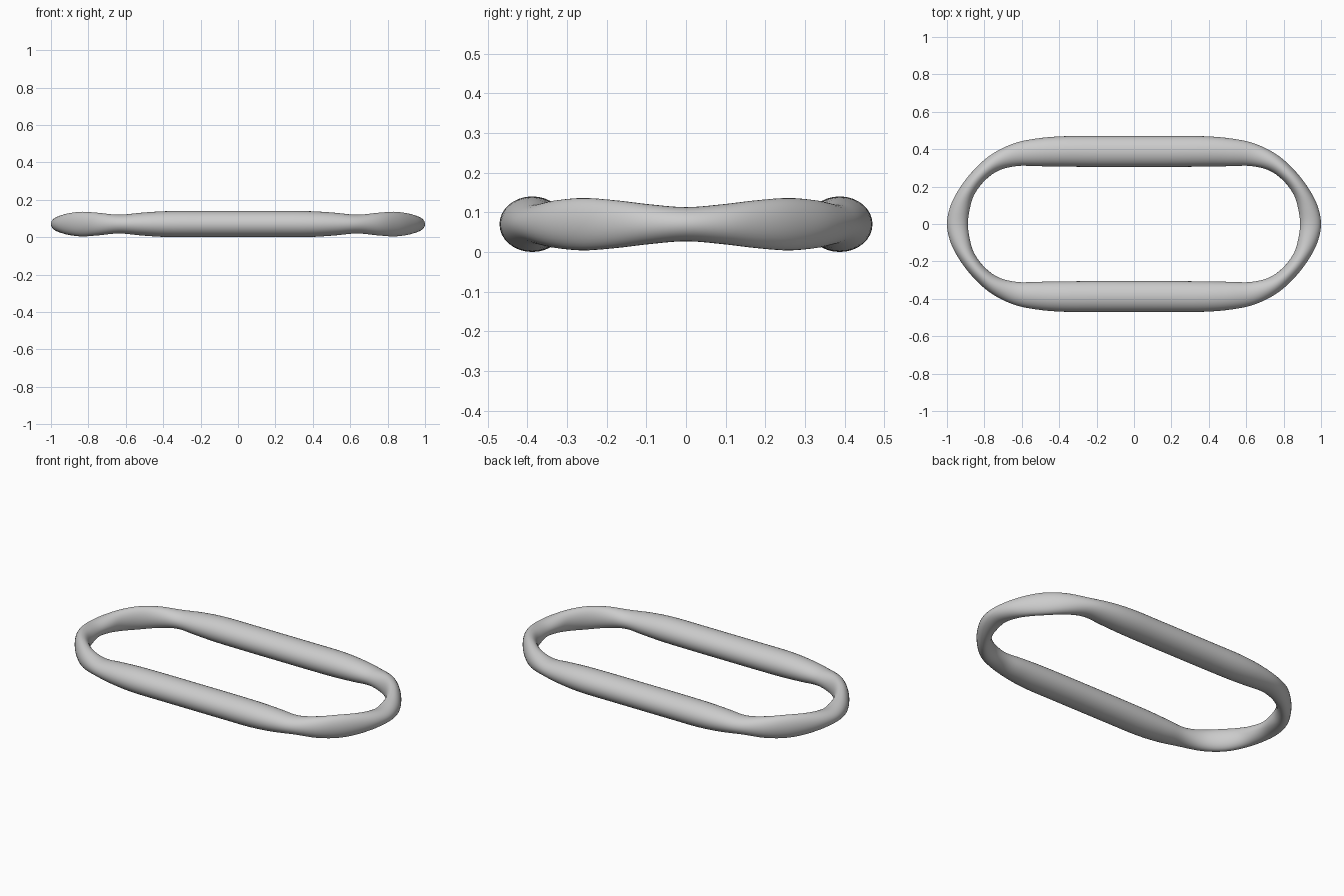
import bpy, bmesh, math
from mathutils import Vector

cube = bpy.data.objects.get("Cube")
if cube:
    bpy.data.objects.remove(cube, do_unlink=True)

grey = bpy.data.materials.new("plain grey")
grey.use_nodes = True
colour = (0.6, 0.6, 0.6, 1)
grey.diffuse_color = colour
grey.node_tree.nodes["Principled BSDF"].inputs["Base Color"].default_value = colour

# One quarter of the band: outer x, outer y, inner x, inner y, half height
QUARTER = [
    (1.0, 0.0, 0.888, 0.0, 0.043),
    (0.98, 0.10, 0.878, 0.08, 0.050),
    (0.93, 0.195, 0.855, 0.155, 0.060),
    (0.86, 0.285, 0.80, 0.23, 0.066),
    (0.765, 0.37, 0.725, 0.285, 0.060),
    (0.645, 0.43, 0.625, 0.31, 0.050),
    (0.52, 0.457, 0.51, 0.309, 0.061),
    (0.38, 0.469, 0.38, 0.307, 0.069),
    (0.19, 0.47, 0.19, 0.305, 0.070),
    (0.0, 0.47, 0.0, 0.305, 0.070),
]
MID_Z = 0.07
SIDES, STEPS = 32, 5


def flip(station, sx, sy):
    a, b, c, d, h = station
    return (a * sx, b * sy, c * sx, d * sy, h)


# Mirror the quarter into a closed loop of stations
half = QUARTER + [flip(s, -1, 1) for s in QUARTER[-2::-1]]
loop = half + [flip(s, 1, -1) for s in half[-2:0:-1]]


def blend(p0, p1, p2, p3, t):
    return [0.5 * (2 * b + (c - a) * t + (2 * a - 5 * b + 4 * c - d) * t * t
                   + (3 * b - a - 3 * c + d) * t ** 3)
            for a, b, c, d in zip(p0, p1, p2, p3)]


# Sweep an oval section round the loop
bm = bmesh.new()
rings = []
n = len(loop)
for i in range(n):
    for k in range(STEPS):
        ox, oy, ix, iy, h = blend(loop[i - 1], loop[i], loop[(i + 1) % n],
                                  loop[(i + 2) % n], k / STEPS)
        outer, inner = Vector((ox, oy, 0)), Vector((ix, iy, 0))
        centre, reach = (outer + inner) / 2, (outer - inner) / 2
        ring = []
        for j in range(SIDES):
            a = math.tau * j / SIDES
            p = centre + reach * math.cos(a)
            p.z = MID_Z + h * math.sin(a)
            ring.append(bm.verts.new(p))
        rings.append(ring)
for r, ring in enumerate(rings):
    following = rings[(r + 1) % len(rings)]
    for j in range(SIDES):
        m = (j + 1) % SIDES
        bm.faces.new((ring[j], following[j], following[m], ring[m]))
bmesh.ops.recalc_face_normals(bm, faces=bm.faces)
for f in bm.faces:
    f.smooth = True

mesh = bpy.data.meshes.new("oval_band")
bm.to_mesh(mesh)
bm.free()
mesh.materials.append(grey)
band = bpy.data.objects.new("oval_band", mesh)
bpy.context.collection.objects.link(band)
